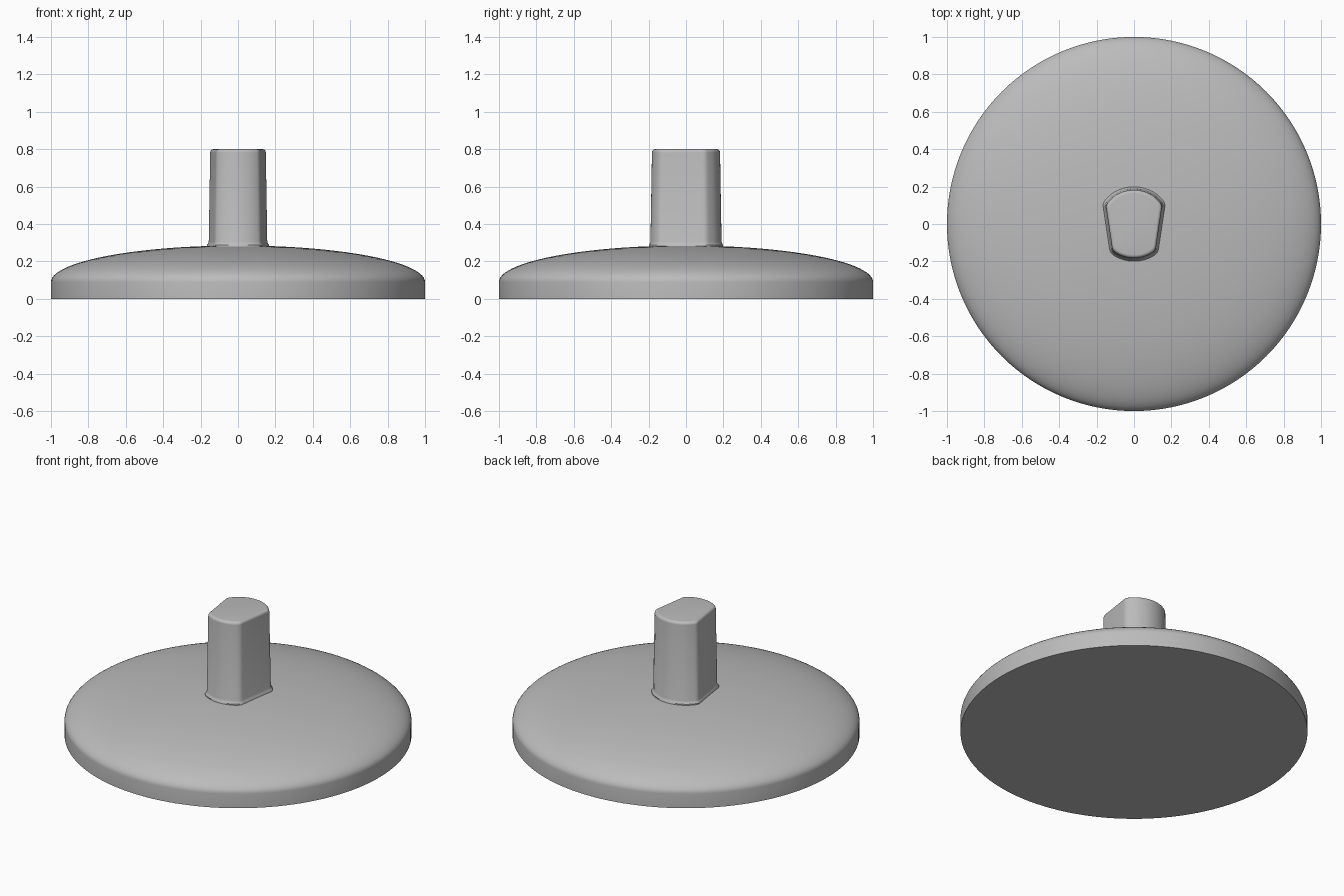
import bpy, bmesh, math
from mathutils import Vector

if "Cube" in bpy.data.objects:
    bpy.data.objects.remove(bpy.data.objects["Cube"])

grey = bpy.data.materials.new("plain_grey")
grey.use_nodes = True
colour = (0.5, 0.5, 0.5, 1)
grey.diffuse_color = colour
grey.node_tree.nodes["Principled BSDF"].inputs["Base Color"].default_value = colour


def loft(name, rings, angle):
    """Skin a stack of closed rings and cap both ends."""
    bm = bmesh.new()
    loops = [[bm.verts.new(p) for p in ring] for ring in rings]
    n = len(loops[0])
    for low, high in zip(loops, loops[1:]):
        for i in range(n):
            j = (i + 1) % n
            bm.faces.new((low[i], low[j], high[j], high[i]))
    bm.faces.new(loops[0][::-1])
    bm.faces.new(loops[-1])
    mesh = bpy.data.meshes.new(name)
    bm.to_mesh(mesh)
    bm.free()
    obj = bpy.data.objects.new(name, mesh)
    bpy.context.collection.objects.link(obj)
    mesh.materials.append(grey)
    bpy.ops.object.select_all(action="DESELECT")
    obj.select_set(True)
    bpy.context.view_layer.objects.active = obj
    bpy.ops.object.shade_smooth_by_angle(angle=math.radians(angle))
    return obj


def circle(r, z, n=128):
    return [(r * math.cos(math.tau * i / n), r * math.sin(math.tau * i / n), z)
            for i in range(n)]


def arc(half, y_end, y_mid, steps=20):
    """Shallow circular arc from +half to -half, bulging to y_mid."""
    sag = y_mid - y_end
    radius = (half * half + sag * sag) / (2 * abs(sag))
    cy = y_mid - math.copysign(radius, sag)
    a = math.asin(half / radius)
    return [Vector((radius * math.sin(a - 2 * a * i / steps),
                    cy + math.copysign(radius, sag) * math.cos(a - 2 * a * i / steps)))
            for i in range(steps + 1)]


def rounded(before, corner, after, trim=0.02, steps=5):
    """Round one corner with a small quadratic curve."""
    p = corner + (before - corner).normalized() * trim
    q = corner + (after - corner).normalized() * trim
    return [p.lerp(corner, t).lerp(corner.lerp(q, t), t)
            for t in (i / steps for i in range(steps + 1))]


# Domed disc: straight rim, then a quarter ellipse up to the crown
rim, crown, steps = 0.09, 0.285, 28
dome = [circle(1, 0), circle(1, rim)]
for i in range(1, steps):
    t = math.pi / 2 * i / steps
    dome.append(circle(math.cos(t), rim + (crown - rim) * math.sin(t)))
loft("domed_base", dome, 40)

# Post outline: wide curved back, tapering sides, narrower curved front
back = arc(0.155, 0.105, 0.186)
front = arc(0.118, -0.145, -0.186)[::-1]
outline = (rounded(front[-1], back[0], back[3]) + back[3:-3]
           + rounded(back[-4], back[-1], front[0])
           + rounded(back[-1], front[0], front[3]) + front[3:-3]
           + rounded(front[-4], front[-1], back[0]))


def section(z, grow):
    return [(p.x * (1 + grow / 0.155), p.y * (1 + grow / 0.186), z) for p in outline]


# Flared foot, slight draft, rounded top edge
post = [section(0.25, 0.013), section(0.288, 0.013), section(0.294, 0.008),
        section(0.305, 0.004)]
fillet, top = 0.018, 0.8
for i in range(7):
    t = math.pi / 2 * i / 6
    post.append(section(top - fillet * (1 - math.sin(t)),
                        -0.004 - fillet * (1 - math.cos(t))))
loft("post", post, 40)
